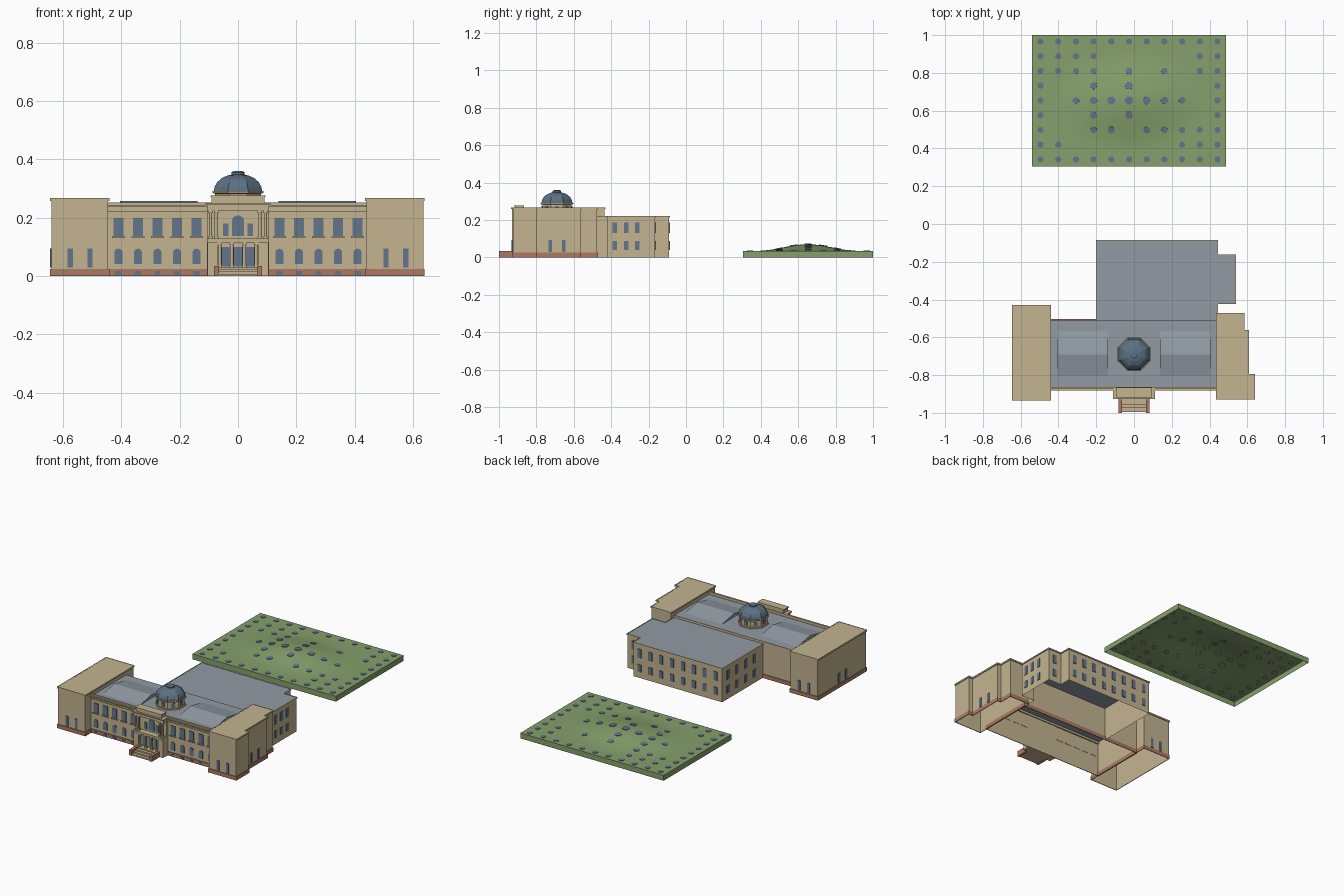
import bpy, bmesh, math
from mathutils import Vector

if "Cube" in bpy.data.objects:
    bpy.data.objects.remove(bpy.data.objects["Cube"])


def material(name, *rgb):
    lin = [((c / 255 + 0.055) / 1.055) ** 2.4 for c in rgb] + [1]
    m = bpy.data.materials.new(name)
    m.use_nodes = True
    m.diffuse_color = lin
    m.node_tree.nodes["Principled BSDF"].inputs["Base Color"].default_value = lin
    return m


STONE = material("sandstone", 196, 180, 144)
BRICK = material("red_plinth", 172, 122, 100)
GLASS = material("blue_glass", 98, 118, 140)
ROOF = material("grey_roof", 146, 155, 165)
DOME = material("slate_blue", 92, 113, 132)
GRASS = material("grass_green", 134, 160, 108)


def finish(bm, name, *mats):
    me = bpy.data.meshes.new(name)
    bm.to_mesh(me)
    bm.free()
    for m in mats:
        me.materials.append(m)
    ob = bpy.data.objects.new(name, me)
    bpy.context.collection.objects.link(ob)
    return ob


def rect(x0, x1, y0, y1):
    return [(x0, y0), (x1, y0), (x1, y1), (x0, y1)]


def ring(bm, pts, z):
    return [bm.verts.new((x, y, z)) for x, y in pts]


def bridge(bm, a, b):
    n = len(a)
    return [bm.faces.new((a[i], a[(i + 1) % n], b[(i + 1) % n], b[i])) for i in range(n)]


def block(bm, pts, z0, z1, bottom=True):
    """Extruded footprint; the flat top uses material slot 1 when bottom is open."""
    lo, hi = ring(bm, pts, z0), ring(bm, pts, z1)
    bridge(bm, lo, hi)
    top = bm.faces.new(hi)
    if bottom:
        bm.faces.new(lo[::-1])
    else:
        top.material_index = 1


def grow(pts, d):
    """Offset a right-angled counter-clockwise footprint outward."""
    out = []
    for i, p in enumerate(pts):
        p, a, b = Vector(p), Vector(pts[i - 1]), Vector(pts[(i + 1) % len(pts)])
        e, f = (p - a).normalized(), (b - p).normalized()
        out.append((p.x + d * (e.y + f.y), p.y - d * (e.x + f.x)))
    return out


def band(bm, pts, d, z0, z1):
    """Projecting band that runs round a footprint."""
    o = grow(pts, d)
    rings = [ring(bm, pts, z0), ring(bm, o, z0), ring(bm, o, z1), ring(bm, pts, z1)]
    for a, b in zip(rings, rings[1:]):
        bridge(bm, a, b)


def lathe(bm, profile, n, cx, cy, smooth=False):
    rings = []
    for r, z in profile:
        r /= math.cos(math.pi / n)
        ang = [2 * math.pi * (i + 0.5) / n for i in range(n)]
        rings.append(ring(bm, [(cx + r * math.cos(a), cy + r * math.sin(a)) for a in ang], z))
    for a, b in zip(rings, rings[1:]):
        for f in bridge(bm, a, b):
            f.smooth = smooth
    bm.faces.new(rings[-1])


def window(bm, x, y, z0, z1, w, n=(0, -1), arch=False):
    h = w / 2
    shape = [(-h, z0), (h, z0)]
    if arch:
        shape += [(h * math.cos(math.pi * k / 8), z1 - h + h * math.sin(math.pi * k / 8)) for k in range(9)]
    else:
        shape += [(h, z1), (-h, z1)]
    make = lambda d: [bm.verts.new((x - n[1] * u + n[0] * d, y + n[0] * u + n[1] * d, z)) for u, z in shape]
    back, front = make(0), make(0.004)
    bridge(bm, back, front)
    bm.faces.new(front)


# Footprints of the main masses
left_wing = rect(-0.64, -0.445, -0.93, -0.435)
right_wing = [(0.44, -0.925), (0.635, -0.925), (0.635, -0.80), (0.605, -0.80),
              (0.605, -0.565), (0.58, -0.565), (0.58, -0.475), (0.44, -0.475)]
hall = rect(-0.445, 0.44, -0.868, -0.508)
rear = [(-0.196, -0.508), (0.44, -0.508), (0.44, -0.42), (0.535, -0.42),
        (0.535, -0.165), (0.44, -0.165), (0.44, -0.09), (-0.196, -0.09)]

# Hollow wall shells with roofs
for name, pts, top, roof in (("left_wing", left_wing, 0.267, STONE), ("right_wing", right_wing, 0.267, STONE),
                             ("main_hall", hall, 0.235, ROOF), ("rear_block", rear, 0.22, ROOF)):
    bm = bmesh.new()
    block(bm, pts, 0, top, bottom=False)
    finish(bm, name, STONE, roof)

# Cornices and parapets
bm = bmesh.new()
for pts in (left_wing, right_wing):
    band(bm, pts, 0.005, 0.258, 0.268)
band(bm, rear, 0.004, 0.214, 0.222)
block(bm, rect(-0.445, 0.44, -0.876, -0.86), 0.22, 0.228)
block(bm, rect(-0.445, 0.44, -0.874, -0.862), 0.228, 0.252)
block(bm, rect(-0.445, 0.44, -0.882, -0.862), 0.236, 0.243)
finish(bm, "cornices", STONE)

# Red plinth
bm = bmesh.new()
for pts in (left_wing, right_wing, hall):
    band(bm, pts, 0.004, 0, 0.025)
for s in (-1, 1):
    block(bm, rect(s * 0.0735 - 0.009, s * 0.0735 + 0.009, -1.0, -0.92), 0, 0.035)
finish(bm, "plinth_and_stair_cheeks", BRICK)

# Front windows and sills
bays = [s * (0.142 + 0.067 * i) for s in (-1, 1) for i in range(5)]
glass, sills = bmesh.new(), bmesh.new()
for x in bays:
    window(glass, x, -0.868, 0.137, 0.199, 0.034)
    window(glass, x, -0.868, 0.042, 0.094, 0.028, arch=True)
    window(glass, x, -0.872, 0.004, 0.017, 0.022)
    block(sills, rect(x - 0.022, x + 0.022, -0.876, -0.866), 0.13, 0.136)
finish(sills, "window_sills", STONE)
for x in (-0.575, -0.507):
    window(glass, x, -0.93, 0.03, 0.094, 0.018)
    window(glass, -x, -0.925, 0.03, 0.094, 0.018)
    window(glass, x, -0.435, 0.03, 0.094, 0.018, (0, 1))
for y in (-0.725, -0.653):
    window(glass, 0.605, y, 0.03, 0.094, 0.018, (1, 0))
    window(glass, -0.64, y, 0.03, 0.094, 0.018, (-1, 0))

# Rear block windows in two storeys
for z0, z1 in ((0.04, 0.087), (0.13, 0.187)):
    for i in range(8):
        window(glass, -0.15 + 0.078 * i, -0.09, z0, z1, 0.026, (0, 1))
    window(glass, 0.49, -0.165, z0, z1, 0.026, (0, 1))
    for i in range(3):
        window(glass, 0.535, -0.38 + 0.06 * i, z0, z1, 0.024, (1, 0))
    for i in range(4):
        window(glass, -0.196, -0.15 - 0.09 * i, z0, z1, 0.026, (-1, 0))

# Entrance windows and doors
for x in (-0.042, 0, 0.042):
    window(glass, x, -0.893, 0.032, 0.1, 0.03)
window(glass, 0, -0.885, 0.138, 0.208, 0.042, arch=True)
for x in (-0.042, 0.042):
    window(glass, x, -0.885, 0.138, 0.18, 0.02)
# Drum windows
for k in range(8):
    a = math.pi * k / 4
    n = (math.cos(a), math.sin(a))
    window(glass, 0.078 * n[0], -0.69 + 0.078 * n[1], 0.25, 0.275, 0.022, n)
finish(glass, "window_panes", GLASS)

# Entrance pavilion: half width, front y, bottom z, top z
bm = bmesh.new()
for w, y, z0, z1 in ((0.107, -0.893, 0, 0.115), (0.107, -0.925, 0.115, 0.128), (0.107, -0.885, 0.128, 0.225),
                     (0.107, -0.918, 0.225, 0.243), (0.112, -0.926, 0.243, 0.25),
                     (0.09, -0.914, 0.25, 0.271), (0.095, -0.919, 0.271, 0.277), (0.075, -0.935, 0, 0.03)):
    block(bm, rect(-w, w, y, -0.866), z0, z1)
for i in range(3):
    block(bm, rect(-0.065, 0.065, -0.995 + 0.02 * i, -0.93), 0, 0.008 * (i + 1))
for s in (-1, 1):
    block(bm, rect(s * 0.087 - 0.018, s * 0.087 + 0.018, -0.918, -0.89), 0, 0.115)
finish(bm, "entrance_pavilion", STONE)

# Columns with bases and capitals
bm = bmesh.new()
for s in (-1, 1):
    for x, y, z0, z1 in ((0.021, -0.912, 0.03, 0.115), (0.062, -0.912, 0.03, 0.115),
                         (0.075, -0.907, 0.128, 0.225), (0.094, -0.907, 0.128, 0.225)):
        lathe(bm, [(0.0055, z0), (0.0048, z1)], 12, s * x, y, True)
        for a, b in ((z0, z0 + 0.008), (z1 - 0.009, z1)):
            block(bm, rect(s * x - 0.008, s * x + 0.008, y - 0.008, y + 0.008), a, b)
finish(bm, "entrance_columns", STONE)

# Gabled roof lanterns either side of the dome
bm = bmesh.new()
for x0, x1 in ((-0.405, -0.138), (0.138, 0.405)):
    ends = [[bm.verts.new((x, y, z)) for y, z in ((-0.81, 0.234), (-0.56, 0.234), (-0.69, 0.258))] for x in (x0, x1)]
    bridge(bm, *ends)
    bm.faces.new(ends[0])
    bm.faces.new(ends[1][::-1])
bmesh.ops.recalc_face_normals(bm, faces=bm.faces)
finish(bm, "roof_gables", ROOF)

# Octagonal drum and dome
bm = bmesh.new()
lathe(bm, [(0.085, 0.23), (0.085, 0.243), (0.078, 0.243), (0.078, 0.282), (0.088, 0.285), (0.088, 0.292)], 8, 0, -0.69)
finish(bm, "dome_drum", STONE)
bm = bmesh.new()
lathe(bm, [(0.083, 0.291), (0.08, 0.306), (0.071, 0.322), (0.057, 0.335), (0.038, 0.344), (0.02, 0.348)], 8, 0, -0.69)
lathe(bm, [(0.023, 0.343), (0.023, 0.355), (0.014, 0.36)], 12, 0, -0.69)
finish(bm, "dome", DOME)


# Lawn with a low mound
def ground(x, y):
    r = min(1, math.hypot((x + 0.03) / 0.42, (y - 0.65) / 0.27))
    return 0.035 + 0.0175 * (1 + math.cos(math.pi * r))


bm = bmesh.new()
bmesh.ops.create_grid(bm, x_segments=32, y_segments=24, size=1)
for v in bm.verts:
    v.co.x, v.co.y = -0.026 + 0.514 * v.co.x, 0.6525 + 0.3475 * v.co.y
    v.co.z = ground(v.co.x, v.co.y)
for f in bm.faces:
    f.smooth = True
skirt = bmesh.ops.extrude_edge_only(bm, edges=[e for e in bm.edges if e.is_boundary])["geom"]
for g in skirt:
    if isinstance(g, bmesh.types.BMVert):
        g.co.z = 0
    elif isinstance(g, bmesh.types.BMFace):
        g.smooth = False
bmesh.ops.recalc_face_normals(bm, faces=bm.faces)
finish(bm, "lawn", GRASS)

# Round plates set out on the lawn
layout = ("ooooooooooo", "oooo.....oo", "oooo.o.o.oo", "o..o.o....o", "o.ooooooo.o",
          "o..o.o....o", "o..oo.ooooo", "oo......ooo", "ooooooooooo")
bm = bmesh.new()
for j, row in enumerate(layout):
    for i, mark in enumerate(row):
        if mark == "o":
            x, y = -0.495 + 0.0937 * i, 0.966 - 0.078 * j
            c, e = Vector((x, y, ground(x, y))), 0.01
            n = Vector((ground(x - e, y) - ground(x + e, y), ground(x, y - e) - ground(x, y + e), 2 * e)).normalized()
            r = 0.017 + 0.15 * (c.z - 0.035)
            turn = n.to_track_quat("Z", "Y")
            bottom, top = ([bm.verts.new(c + n * h + turn @ Vector((r * math.cos(k * math.pi / 4), r * math.sin(k * math.pi / 4), 0)))
                            for k in range(8)] for h in (-0.002, 0.003))
            bridge(bm, bottom, top)
            bm.faces.new(top)
finish(bm, "lawn_plates", GLASS)
